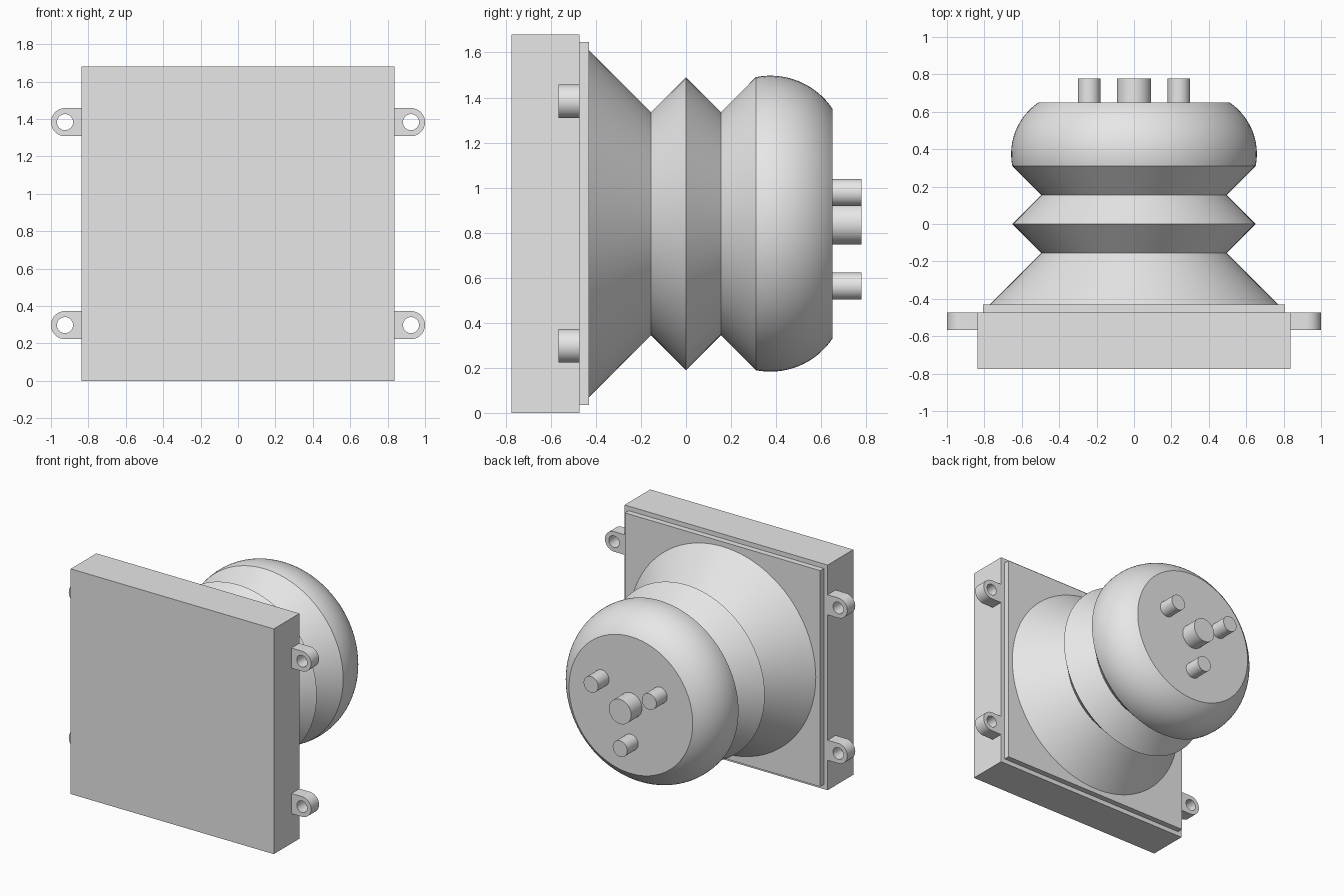
import bpy
import bmesh
from math import sin, cos, pi, radians, sqrt

cube = bpy.data.objects.get("Cube")
if cube:
    bpy.data.objects.remove(cube, do_unlink=True)

grey = bpy.data.materials.new("plain_grey")
grey.use_nodes = True
grey.diffuse_color = (0.8, 0.8, 0.8, 1)
grey.node_tree.nodes["Principled BSDF"].inputs["Base Color"].default_value = (0.8, 0.8, 0.8, 1)

MID = 0.84  # height of the main axis


def finish(name, bm):
    bmesh.ops.recalc_face_normals(bm, faces=bm.faces)
    mesh = bpy.data.meshes.new(name)
    bm.to_mesh(mesh)
    bm.free()
    mesh.materials.append(grey)
    obj = bpy.data.objects.new(name, mesh)
    bpy.context.collection.objects.link(obj)
    bpy.ops.object.select_all(action="DESELECT")
    obj.select_set(True)
    bpy.context.view_layer.objects.active = obj
    bpy.ops.object.shade_smooth_by_angle(angle=radians(25))
    return obj


def box(name, half_x, y0, y1, z0, z1):
    bm = bmesh.new()
    bmesh.ops.create_cube(bm, size=1)
    for v in bm.verts:
        v.co = (v.co.x * 2 * half_x,
                (y0 + y1) / 2 + v.co.y * (y1 - y0),
                (z0 + z1) / 2 + v.co.z * (z1 - z0))
    return finish(name, bm)


def skin(name, rings, wrap=False):
    """Join rings of points with quads; cap the ends or wrap last to first."""
    bm = bmesh.new()
    loops = [[bm.verts.new(p) for p in ring] for ring in rings]
    pairs = list(zip(loops, loops[1:]))
    if wrap:
        pairs.append((loops[-1], loops[0]))
    else:
        bm.faces.new(loops[0])
        bm.faces.new(loops[-1])
    for a, b in pairs:
        for i in range(len(a)):
            j = (i + 1) % len(a)
            bm.faces.new((a[i], a[j], b[j], b[i]))
    return finish(name, bm)


def lathe(name, profile, x=0, z=MID, sides=96):
    """Turn (y, radius) pairs around an axis parallel to y."""
    turn = [2 * pi * i / sides for i in range(sides)]
    return skin(name, [[(x + r * cos(a), y, z + r * sin(a)) for a in turn]
                       for y, r in profile])


# Square front block and the thinner step behind it
box("front_block", 0.838, -0.775, -0.473, 0, 1.68)
box("rear_step", 0.806, -0.474, -0.43, 0.034, 1.646)

# Folded bellows ending in a rounded dome with a flat back
bellows = [(-0.43, 0.77), (-0.155, 0.495), (0, 0.65), (0.155, 0.495)]
bulge, peak_y, steps = 0.331, 0.375, 16
for i in range(steps + 1):
    angle = -0.197 + (0.98 + 0.197) * i / steps
    bellows.append((peak_y + bulge * sin(angle), 0.657 - bulge + bulge * cos(angle)))
lathe("bellows_and_dome", bellows)

# Rear pins: a thick central one and three thin ones around it
lathe("centre_pin", [(0.64, 0.092), (0.778, 0.092)], sides=48)
for name, angle in (("left_pin", 30), ("right_pin", 150), ("lower_pin", 270)):
    a = radians(angle)
    lathe(name, [(0.64, 0.06), (0.778, 0.06)],
          0.277 * cos(a), MID + 0.277 * sin(a), 48)


def lug(name, side, z):
    """Mounting ear: round outer end, square inner end, round hole."""
    outer, hole = [], []
    for i in range(48):
        c, s = cos(2 * pi * i / 48), sin(2 * pi * i / 48)
        k = 1 if c >= 0 else 1 / max(abs(c), abs(s))
        stretch = 1 if c >= 0 else 1.2
        outer.append((0.075 * c * k * stretch, 0.075 * s * k))
        hole.append((0.043 * c, 0.043 * s))
    front, back = -0.567, -0.473
    rings = [[(side * (0.925 + px), y, z + pz) for px, pz in ring]
             for ring, y in ((outer, front), (outer, back), (hole, back), (hole, front))]
    skin(name, rings, wrap=True)


for side, side_name in ((1, "left"), (-1, "right")):
    for z, level in ((1.383, "upper"), (0.298, "lower")):
        lug(f"{level}_{side_name}_lug", side, z)
